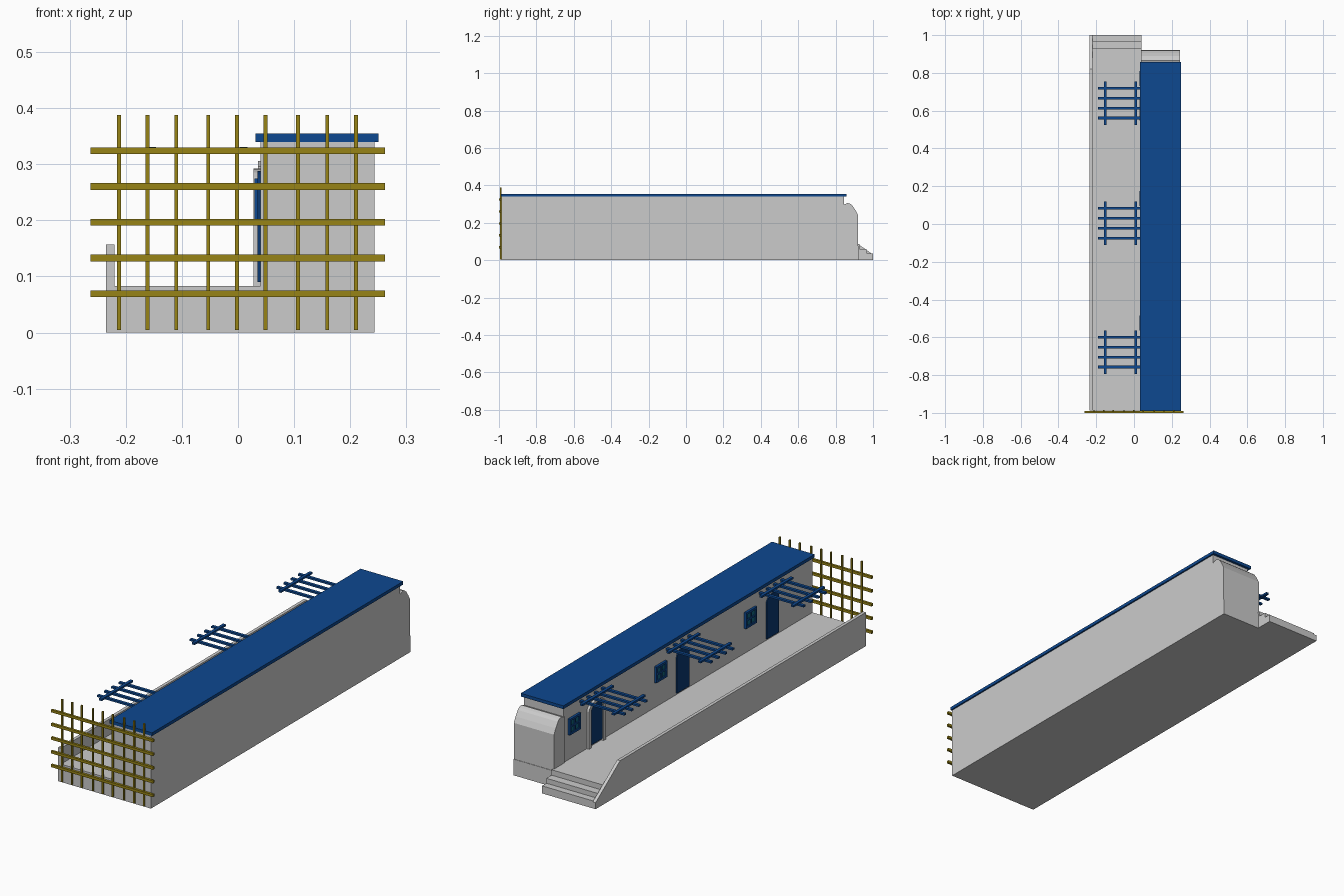
import bpy, bmesh, math

if "Cube" in bpy.data.objects:
    bpy.data.objects.remove(bpy.data.objects["Cube"])


def material(name, rgb):
    m = bpy.data.materials.new(name)
    m.diffuse_color = (*rgb, 1)
    m.use_nodes = True
    m.node_tree.nodes["Principled BSDF"].inputs["Base Color"].default_value = m.diffuse_color
    return m


BLUE = material("blue_paint", (0.004, 0.065, 0.28))
DARK = material("door_blue", (0.003, 0.04, 0.17))
TEAL = material("glass_teal", (0.005, 0.13, 0.22))
OLIVE = material("olive_wood", (0.31, 0.23, 0.008))


def finish(name, bm, mat=None):
    bmesh.ops.recalc_face_normals(bm, faces=bm.faces)
    me = bpy.data.meshes.new(name)
    bm.to_mesh(me)
    bm.free()
    ob = bpy.data.objects.new(name, me)
    bpy.context.collection.objects.link(ob)
    if mat:
        me.materials.append(mat)
    return ob


def prism(name, pts, x0, x1, mat=None):
    """Extrude a (y, z) outline along x."""
    bm = bmesh.new()
    face = bm.faces.new([bm.verts.new((x0, y, z)) for y, z in pts])
    new = bmesh.ops.extrude_face_region(bm, geom=[face])["geom"]
    bmesh.ops.translate(bm, vec=(x1 - x0, 0, 0),
                        verts=[v for v in new if isinstance(v, bmesh.types.BMVert)])
    return finish(name, bm, mat)


def boxes(name, items, mat=None):
    """One object from several (x0, x1, y0, y1, z0, z1) boxes."""
    bm = bmesh.new()
    for x0, x1, y0, y1, z0, z1 in items:
        vs = bmesh.ops.create_cube(bm, size=1)["verts"]
        bmesh.ops.scale(bm, vec=(x1 - x0, y1 - y0, z1 - z0), verts=vs)
        bmesh.ops.translate(bm, vec=((x0 + x1) / 2, (y0 + y1) / 2, (z0 + z1) / 2), verts=vs)
    return finish(name, bm, mat)


def arch(y, half, z0, spring, rise, n=10):
    """Outline of an arched opening, from bottom left over the top to bottom right."""
    top = [(y - half * math.cos(math.pi * i / n), spring + rise * math.sin(math.pi * i / n))
           for i in range(n + 1)]
    return [(y - half, z0)] + top + [(y + half, z0)]


WALL = 0.04
RIGHT = 0.243
FRONT = -0.987

# House walls, rounded end block and its plinth
boxes("house_walls", [(WALL, RIGHT, FRONT, 0.845, 0, 0.341)])
prism("rounded_end_block", [(0.84, 0.07), (0.919, 0.07), (0.919, 0.243), (0.906, 0.268),
                            (0.89, 0.292), (0.88, 0.301), (0.865, 0.306), (0.84, 0.296)],
      0.036, RIGHT)
boxes("end_plinth", [(0.036, RIGHT, 0.83, 0.921, 0, 0.075)])

# Flat roof slab
boxes("roof", [(0.031, 0.25, FRONT - 0.002, 0.857, 0.34, 0.355)], BLUE)

# Terrace ending in steps
prism("terrace_with_steps", [(FRONT, 0), (1.0, 0), (1.0, 0.035), (0.968, 0.035), (0.968, 0.058),
                             (0.93, 0.058), (0.93, 0.083), (FRONT, 0.083)], -0.221, 0.041)

# Parapet with sloping end
prism("parapet", [(FRONT, 0), (1.0, 0), (1.0, 0.03), (0.82, 0.157), (FRONT, 0.157)],
      -0.235, -0.22)

# Arched doors, windows and pergolas repeat along the facade
for i, (door_y, win_y, perg_y) in enumerate([(-0.69, -0.525, -0.678), (-0.03, 0.135, 0.004),
                                             (0.61, 0.77, 0.64)], 1):
    prism(f"door_{i}", arch(door_y, 0.045, 0.09, 0.255, 0.033), 0.035, 0.045, DARK)

    # Window glass with frame and crossbars
    a, b, lo, hi, t = win_y - 0.04, win_y + 0.04, 0.2, 0.275, 0.01
    boxes(f"window_glass_{i}", [(0.034, 0.045, a + 0.004, b - 0.004, lo + 0.004, hi - 0.004)], TEAL)
    mid = (lo + hi) / 2
    boxes(f"window_frame_{i}", [
        (0.029, 0.045, a, a + t, lo, hi), (0.029, 0.045, b - t, b, lo, hi),
        (0.029, 0.045, a + t, b - t, lo, lo + t), (0.029, 0.045, a + t, b - t, hi - t, hi),
        (0.030, 0.045, win_y - 0.004, win_y + 0.004, lo + t, hi - t),
        (0.030, 0.045, a + t, b - t, mid - 0.004, mid + 0.004)], BLUE)

    # Pergola: four beams from the wall, two cross rails
    beams = [(-0.191, 0.042, perg_y + d - 0.007, perg_y + d + 0.007, 0.3185, 0.327)
             for d in (-0.079, -0.027, 0.026, 0.079)]
    rails = [(x - 0.007, x + 0.007, perg_y - 0.115, perg_y + 0.115, 0.322, 0.331)
             for x in (-0.153, 0.01)]
    boxes(f"pergola_{i}", beams + rails, BLUE)

# Pale surround on the door nearest the steps
outer = arch(0.61, 0.062, 0.083, 0.255, 0.037)
inner = arch(0.61, 0.045, 0.083, 0.25, 0.03)
prism("door_surround", outer + inner[::-1], 0.028, 0.042)

# Lattice screen across the front
boxes("lattice_uprights", [(x - 0.0035, x + 0.0035, -0.994, -0.986, 0.005, 0.388)
                           for x in (-0.212, -0.161, -0.11, -0.053, -0.002,
                                     0.049, 0.107, 0.159, 0.21)], OLIVE)
boxes("lattice_rails", [(-0.263, 0.262, -1.0, -0.989, 0.069 + k * 0.0638 - 0.006,
                         0.069 + k * 0.0638 + 0.006) for k in range(5)], OLIVE)
